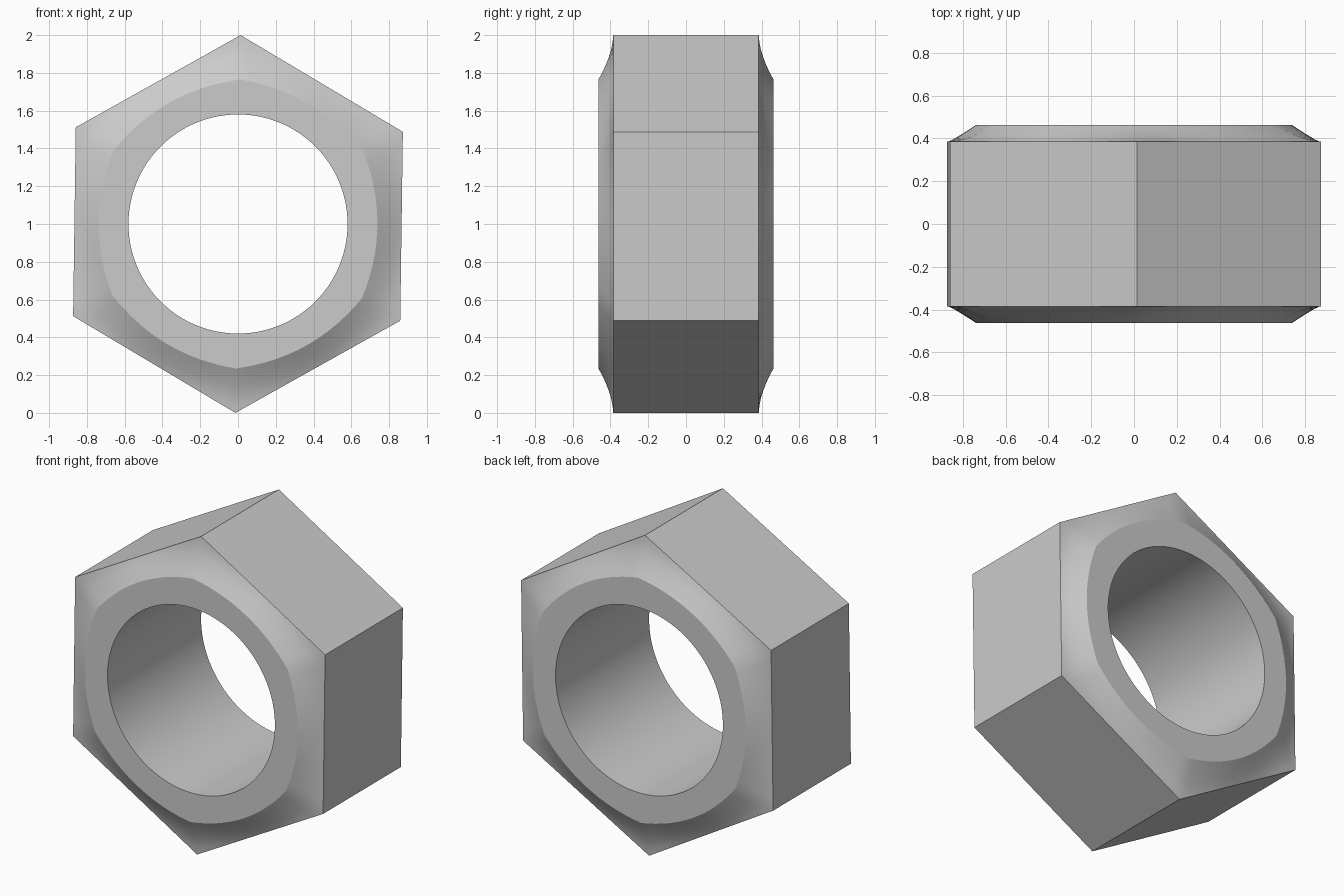
import bpy, bmesh
from math import pi, cos, sin, radians

cube = bpy.data.objects.get("Cube")
if cube:
    bpy.data.objects.remove(cube, do_unlink=True)

SEGMENTS = 96          # divisible by six, so corners are exact
TILT = radians(-0.8)   # slight turn of the hexagon
HOLE, FLAT = 0.58, 0.866
EDGE_Y, FACE_Y = 0.385, 0.463
STEPS = 6


def hex_shape(angle):
    """Distance to the hexagon side, and 0 at mid-side to 1 at a corner."""
    off = (angle + pi / 6) % (pi / 3) - pi / 6
    return FLAT / cos(off), (1 / cos(off) - 1) / (1 / cos(pi / 6) - 1)


def section(angle, t):
    """Radius and depth on the hollow chamfer, t from rim of face to hexagon."""
    outer, corner = hex_shape(angle)
    rim = 0.738 + 0.027 * corner
    depth = EDGE_Y + (FACE_Y - EDGE_Y) * (1 - t) ** (1.1 + 0.6 * corner)
    return rim + (outer - rim) * t, depth


steel = bpy.data.materials.new("steel grey")
steel.use_nodes = True
colour = (0.6, 0.6, 0.6, 1)
steel.diffuse_color = colour
steel.node_tree.nodes["Principled BSDF"].inputs["Base Color"].default_value = colour

bm = bmesh.new()


def ring(sample, side):
    verts = []
    for i in range(SEGMENTS):
        a = 2 * pi * i / SEGMENTS
        r, y = sample(a)
        verts.append(bm.verts.new((r * cos(a + TILT), side * y, 1 + r * sin(a + TILT))))
    return verts


# Closed loop of rings: front hole, front chamfer, back chamfer, back hole
rings = [ring(lambda a: (HOLE, FACE_Y), -1)]
rings += [ring(lambda a: section(a, k / STEPS), -1) for k in range(STEPS + 1)]
rings += [ring(lambda a: section(a, k / STEPS), 1) for k in range(STEPS, -1, -1)]
rings.append(ring(lambda a: (HOLE, FACE_Y), 1))

count = len(rings)
flat_bands = (0, STEPS + 1, count - 2)   # bearing faces and hexagon sides
for k in range(count):
    a, b = rings[k], rings[(k + 1) % count]
    for i in range(SEGMENTS):
        j = (i + 1) % SEGMENTS
        face = bm.faces.new((a[i], a[j], b[j], b[i]))
        face.smooth = k not in flat_bands
bmesh.ops.recalc_face_normals(bm, faces=bm.faces)

# Sharp creases between bands and along the six corners
for edge in bm.edges:
    if len(edge.link_faces) == 2 and edge.calc_face_angle() > radians(35):
        edge.smooth = False

mesh = bpy.data.meshes.new("hex_nut")
bm.to_mesh(mesh)
bm.free()
mesh.materials.append(steel)
nut = bpy.data.objects.new("hex_nut", mesh)
bpy.context.collection.objects.link(nut)
